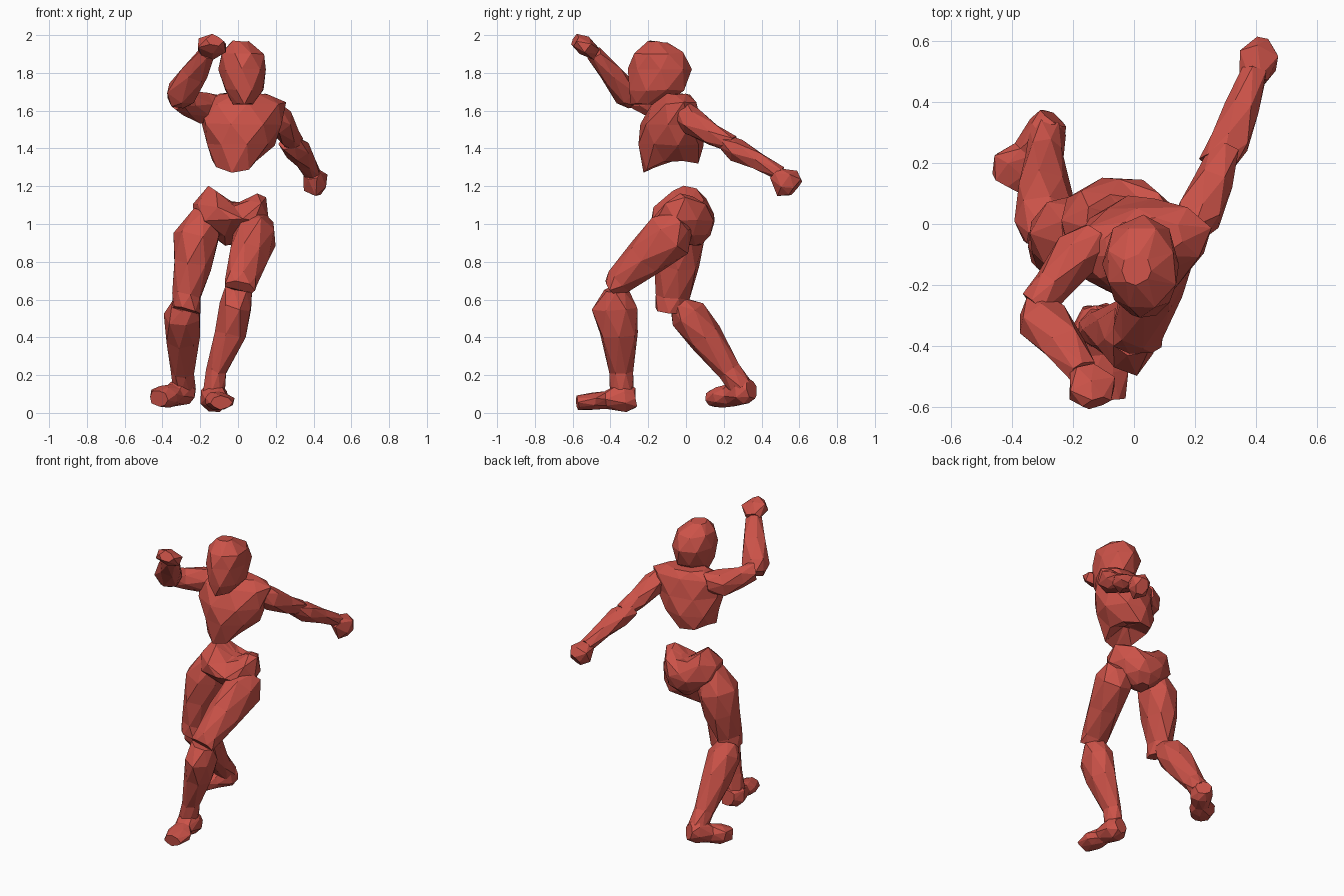
import bpy, bmesh, math, random
from mathutils import Vector

random.seed(4)
red = bpy.data.materials.new("red")
red.diffuse_color = (0.6, 0.085, 0.065, 1)


def loft(name, rings, sides=7, side=(1, 0, 0), axis=None, warp=None, jitter=0.006):
    """Skin rings (x, y, z, half width, half depth) into a flat-faced closed solid."""
    axis = Vector(axis or Vector(rings[-1][:3]) - Vector(rings[0][:3])).normalized()
    u = Vector(side)
    u = (u - axis * u.dot(axis)).normalized()
    w = axis.cross(u)
    bm = bmesh.new()
    loops = []
    for i, (x, y, z, a, b) in enumerate(rings):
        loop = []
        for k in range(sides):
            t = 2 * math.pi * (k + 0.5 * (i % 2)) / sides
            p = Vector((x, y, z)) + u * a * math.cos(t) * 1.04 + w * b * math.sin(t) * 1.04
            p += Vector([random.uniform(-jitter, jitter) for _ in range(3)])
            loop.append(bm.verts.new(warp(p) if warp else p))
        loops.append(loop)
    for i, (lo, hi) in enumerate(zip(loops, loops[1:])):
        for k in range(sides):
            n = (k + 1) % sides
            if i % 2 == 0:
                bm.faces.new((lo[k], lo[n], hi[k]))
                bm.faces.new((lo[n], hi[n], hi[k]))
            else:
                bm.faces.new((lo[k], lo[n], hi[n]))
                bm.faces.new((lo[k], hi[n], hi[k]))
    bm.faces.new(loops[0][::-1])
    bm.faces.new(loops[-1])
    bmesh.ops.recalc_face_normals(bm, faces=bm.faces)
    me = bpy.data.meshes.new(name)
    bm.to_mesh(me)
    bm.free()
    me.materials.append(red)
    ob = bpy.data.objects.new(name, me)
    bpy.context.collection.objects.link(ob)


UP = (0, 0, 1)

# Head: narrow, deep, chin pushed forward
loft("head", [(.03, -.20, 1.635, .05, .085), (.03, -.155, 1.71, .105, .15),
              (.025, -.135, 1.82, .123, .163), (.025, -.145, 1.905, .112, .13),
              (.01, -.15, 1.965, .05, .05)], 8, axis=UP)


# Chest: arched underside, turned slightly to the right
def rib_arch(p):
    if p.z < 1.37:
        p.z -= 1.6 * (p.y + .06) ** 2 + .02 * (p.y < -.15)
    return p


loft("chest", [(-.02, -.09, 1.37, .02, .02), (-.02, -.085, 1.34, .115, .145),
               (.01, -.08, 1.42, .175, .165), (.02, -.08, 1.53, .21, .155),
               (.03, -.06, 1.64, .225, .115), (.03, -.055, 1.69, .13, .07)],
     8, side=(1, .2, 0), axis=UP, warp=rib_arch)


# Pelvis: two low crests with a shallow dip between, left one higher
def hip_crests(p):
    if p.z > 1.05:
        p.z += .45 * min(abs(p.x + .01), .14) + .025 * (p.x < -.08) - 1.8 * (p.y - .01) ** 2
        p.z -= .8 * max(0, -.16 - p.x)
    return p


loft("pelvis", [(-.03, .03, .89, .05, .05), (-.03, .02, .94, .12, .11),
                (-.04, -.015, 1.02, .195, .165), (-.045, -.02, 1.075, .185, .16),
                (-.03, .0, 1.11, .13, .09), (-.01, 0, 1.105, .03, .03)],
     9, side=(1, -.2, 0), axis=UP, warp=hip_crests)

# Raised arm
loft("upper_arm_raised", [(-.12, -.04, 1.62, .06, .06), (-.19, -.10, 1.615, .08, .08),
                          (-.27, -.20, 1.64, .066, .06), (-.32, -.27, 1.665, .06, .055)], side=UP)
loft("forearm_raised", [(-.32, -.275, 1.645, .06, .05), (-.30, -.315, 1.69, .085, .07),
                        (-.23, -.40, 1.80, .07, .058), (-.165, -.485, 1.905, .045, .04)], 6)
loft("hand_raised", [(-.16, -.48, 1.905, .05, .035), (-.135, -.54, 1.945, .085, .055),
                     (-.12, -.59, 1.97, .045, .035)], 6)

# Trailing arm
loft("upper_arm_trailing", [(.17, -.03, 1.60, .06, .06), (.22, .03, 1.55, .075, .075),
                            (.265, .14, 1.475, .065, .06), (.30, .245, 1.425, .05, .045)], 6)
loft("forearm_trailing", [(.27, .20, 1.435, .055, .045), (.31, .27, 1.395, .068, .06),
                          (.355, .38, 1.335, .056, .05), (.395, .50, 1.265, .042, .037)], 6)
loft("hand_trailing", [(.39, .475, 1.265, .045, .04), (.41, .535, 1.22, .07, .08),
                       (.42, .58, 1.19, .04, .055)], 6)

# Forward leg
loft("thigh_forward", [(.10, -.02, 1.02, .08, .07), (.095, -.08, .94, .11, .13),
                       (.055, -.22, .82, .10, .11), (.015, -.35, .70, .085, .075),
                       (.005, -.39, .655, .08, .055)])
loft("shin_forward", [(.0, -.37, .65, .07, .06), (-.01, -.375, .56, .085, .118),
                      (-.045, -.355, .42, .08, .10), (-.11, -.345, .22, .053, .062),
                      (-.13, -.345, .11, .058, .062)])
loft("foot_forward", [(-.125, -.27, .075, .045, .05), (-.125, -.33, .085, .075, .08),
                      (-.11, -.43, .07, .06, .045), (-.10, -.49, .06, .08, .045),
                      (-.09, -.575, .055, .055, .035)], 8)

# Back leg
loft("thigh_back", [(-.16, -.03, 1.06, .08, .08), (-.215, -.03, .93, .12, .13),
                    (-.245, -.045, .78, .105, .118), (-.27, -.075, .62, .078, .088),
                    (-.275, -.085, .545, .072, .08)])
loft("shin_back", [(-.285, -.045, .575, .07, .05), (-.295, .01, .52, .10, .098),
                   (-.295, .10, .40, .088, .09), (-.29, .23, .22, .06, .066),
                   (-.29, .29, .13, .062, .062)])
loft("foot_back", [(-.265, .35, .13, .045, .05), (-.285, .30, .125, .07, .08),
                   (-.34, .235, .095, .055, .06), (-.39, .19, .085, .08, .06),
                   (-.42, .13, .075, .055, .04)], 8)
